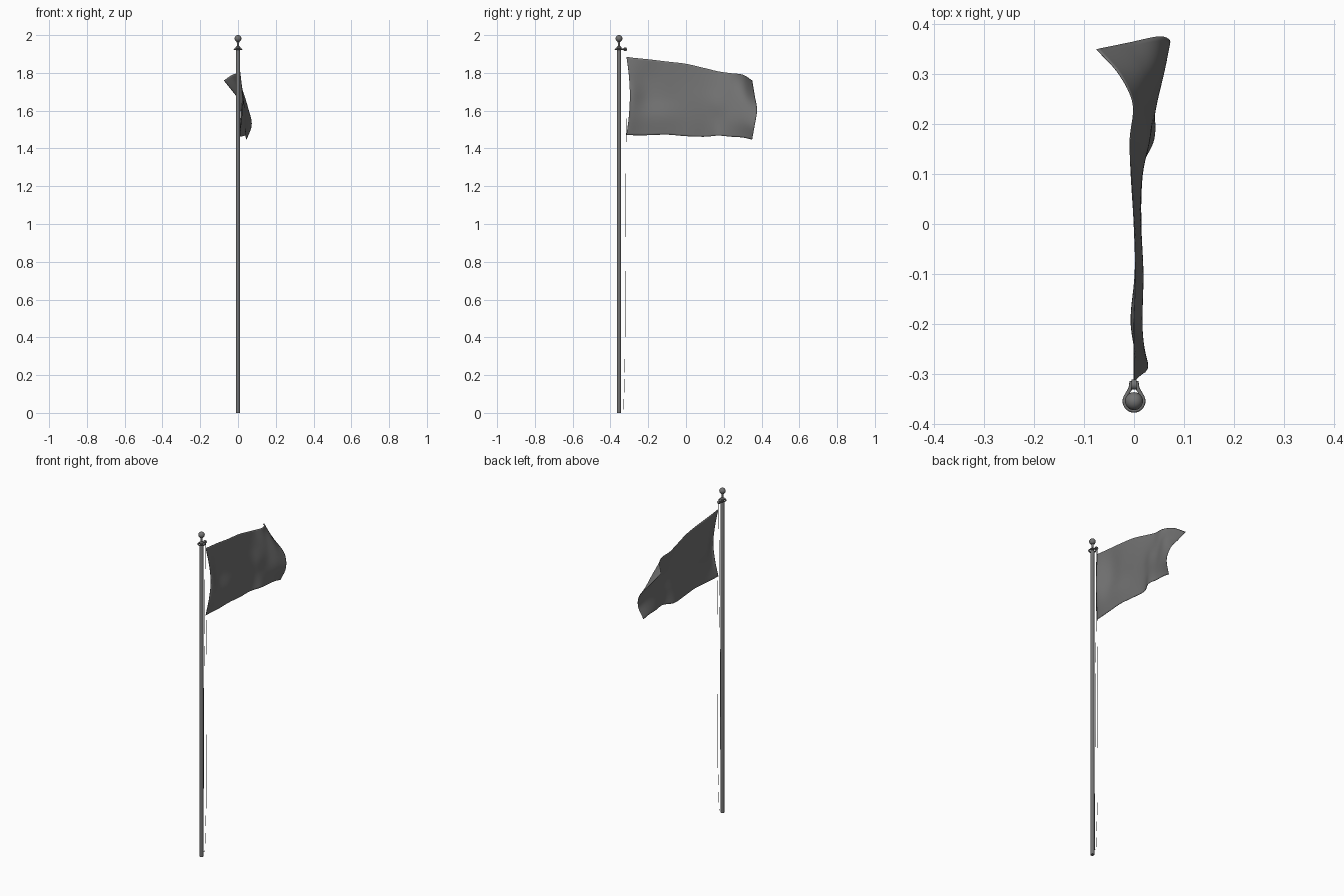
import bpy, bmesh, math

if "Cube" in bpy.data.objects:
    bpy.data.objects.remove(bpy.data.objects["Cube"])

PY = -0.355  # pole axis

mat = bpy.data.materials.new("dark grey")
mat.diffuse_color = (0.17, 0.17, 0.17, 1)
mat.use_nodes = True
mat.node_tree.nodes["Principled BSDF"].inputs["Base Color"].default_value = mat.diffuse_color


def add_object(name, mesh):
    ob = bpy.data.objects.new(name, mesh)
    bpy.context.collection.objects.link(ob)
    mesh.materials.append(mat)
    return ob


def lathe(name, profile, seg=32):
    """Revolve (radius, z) points round the pole axis."""
    bm = bmesh.new()
    rings = []
    for r, z in profile:
        rings.append([bm.verts.new((r * math.cos(2 * math.pi * i / seg),
                                    PY + r * math.sin(2 * math.pi * i / seg), z))
                      for i in range(seg)])
    for a, b in zip(rings, rings[1:]):
        for i in range(seg):
            j = (i + 1) % seg
            bm.faces.new((a[i], a[j], b[j], b[i]))
    bm.faces.new(rings[0][::-1])
    bm.faces.new(rings[-1])
    me = bpy.data.meshes.new(name)
    bm.to_mesh(me)
    bm.free()
    ob = add_object(name, me)
    smooth(ob)
    return ob


def smooth(ob, angle=40):
    bpy.ops.object.select_all(action='DESELECT')
    ob.select_set(True)
    bpy.context.view_layer.objects.active = ob
    bpy.ops.object.shade_smooth_by_angle(angle=math.radians(angle))


def tube(name, pts, r, res=2):
    cu = bpy.data.curves.new(name, 'CURVE')
    cu.dimensions = '3D'
    cu.bevel_depth = r
    cu.bevel_resolution = res
    cu.use_fill_caps = True
    sp = cu.splines.new('POLY')
    sp.points.add(len(pts) - 1)
    for p, c in zip(sp.points, pts):
        p.co = (*c, 1)
    return add_object(name, cu)


# pole and finial
lathe("pole", [(0.0115, 0), (0.0115, 1.918), (0.009, 1.924)])
lathe("finial_neck", [(0.008, 1.92), (0.013, 1.932), (0.013, 1.936), (0.006, 1.942),
                      (0.006, 1.96), (0.009, 1.968)])
lathe("finial_ball", [(max(0.0005, 0.018 * math.sin(math.pi * i / 14)),
                       1.982 - 0.018 * math.cos(math.pi * i / 14)) for i in range(15)])

# pulley bracket: open collar whose ends reach towards the flag
arc = [(0.019 * math.sin(a), PY - 0.019 * math.cos(a), 1.925)
       for a in (math.radians(-115 + 230 * i / 24) for i in range(25))]
ends = [(0.007, -0.329, 1.925), (0.005, -0.315, 1.925)]
tube("pulley_bracket", [(-x, y, z) for x, y, z in ends[::-1]] + arc + ends, 0.004)
bpy.ops.mesh.primitive_cylinder_add(vertices=20, radius=0.010, depth=0.010,
                                    location=(0, -0.322, 1.925),
                                    rotation=(0, math.pi / 2, 0))
wheel = bpy.context.object
wheel.name = "pulley_wheel"
wheel.data.materials.append(mat)
smooth(wheel)

# halyard ropes
for side, nm in ((-1, "left"), (1, "right")):
    tube("halyard_" + nm, [(side * 0.003, -0.318, 1.925), (side * 0.004, -0.317, 1.47),
                           (side * 0.009, -0.319, 1.1), (side * 0.009, -0.323, 0.3),
                           (side * 0.005, -0.33, 0.02)], 0.0009, 1)
tube("halyard_loop", [(-0.005, -0.33, 0.02), (0.005, -0.33, 0.02)], 0.0009, 1)

# flag: sideways displacement per column (hoist to fly), rows top to bottom
COL_Y = [-0.315, -0.28, -0.2, -0.1, 0, 0.1, 0.17, 0.24, 0.30, 0.35]
TOP = [1.885, 1.88, 1.872, 1.86, 1.848, 1.825, 1.808, 1.798, 1.79, 1.76]
BOT = [1.47, 1.47, 1.47, 1.473, 1.465, 1.462, 1.468, 1.462, 1.458, 1.447]
WAVE = [(0, .014, .022, .014, 0), (0, .010, .026, .022, .002),
        (0, -.006, 0, .016, .008), (.003, .002, .005, .018, .012),
        (0, .004, .010, .014, .012), (-.006, .006, .016, .016, .010),
        (-.008, .012, .030, .032, .040), (-.002, .020, .036, .045, .040),
        (-.030, .020, .050, .060, .042), (-.075, -.012, .052, .072, .045)]
HOIST = (0, .013, .018, .013, 0)
FLY = (0, .013, .026, .014, 0)


def spline(vals, t):
    """Catmull-Rom through evenly spaced values, t in 0..1."""
    n = len(vals) - 1
    s = t * n
    i = min(int(s), n - 1)
    f = s - i
    b, c = vals[i], vals[i + 1]
    a = vals[i - 1] if i else 2 * b - c
    d = vals[i + 2] if i + 2 <= n else 2 * c - b
    return b + 0.5 * f * (c - a + f * (2 * a - 5 * b + 4 * c - d + f * (3 * (b - c) + d - a)))


NU, NV = 72, 40
bm = bmesh.new()
grid = []
for i in range(NU + 1):
    u = i / NU
    row = []
    for j in range(NV + 1):
        v = j / NV
        x = spline([spline(c, v) for c in WAVE], u)
        y = spline(COL_Y, u)
        y += spline(HOIST, v) * max(0, 1 - u * 5) ** 2 + spline(FLY, v) * max(0, u * 4 - 3) ** 2
        top, bot = spline(TOP, u), spline(BOT, u)
        row.append(bm.verts.new((x, y, top + (bot - top) * v)))
    grid.append(row)
for i in range(NU):
    for j in range(NV):
        bm.faces.new((grid[i][j], grid[i][j + 1], grid[i + 1][j + 1], grid[i + 1][j]))
me = bpy.data.meshes.new("flag")
bm.to_mesh(me)
bm.free()
flag = add_object("flag", me)
smooth(flag, 60)
sol = flag.modifiers.new("thickness", 'SOLIDIFY')
sol.thickness = 0.0015
sol.offset = 0
